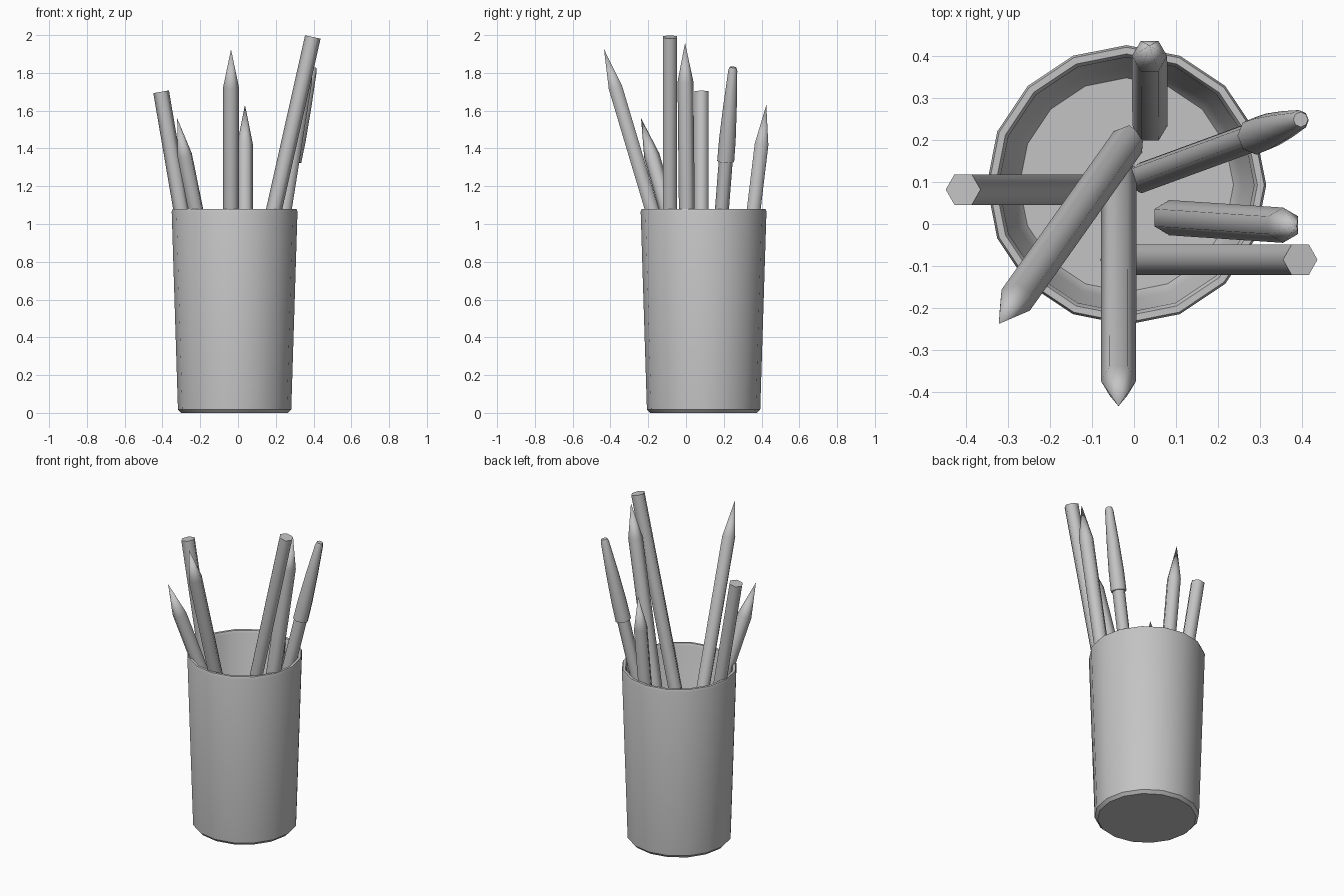
import bpy, bmesh, math
from mathutils import Vector, Matrix

old = bpy.data.objects.get("Cube")
if old:
    bpy.data.objects.remove(old, do_unlink=True)

grey = bpy.data.materials.new("plain_grey")
grey.use_nodes = True
grey.diffuse_color = (0.55, 0.55, 0.55, 1)
grey.node_tree.nodes["Principled BSDF"].inputs["Base Color"].default_value = (0.55, 0.55, 0.55, 1)


def lathe(name, profile, sides, matrix, angle):
    """Spin (radius, height) points about z, then place; zero radius makes a point."""
    bm = bmesh.new()
    rings = []
    for r, h in profile:
        if r == 0:
            rings.append([bm.verts.new((0, 0, h))])
            continue
        turns = [2 * math.pi * i / sides for i in range(sides)]
        rings.append([bm.verts.new((r * math.cos(t), r * math.sin(t), h)) for t in turns])
    for a, b in zip(rings, rings[1:]):
        for i in range(sides):
            j = (i + 1) % sides
            if len(b) == 1:
                bm.faces.new((a[i], a[j], b[0]))
            else:
                bm.faces.new((a[i], a[j], b[j], b[i]))
    for ring in (rings[0], rings[-1]):
        if len(ring) > 1:
            bm.faces.new(ring)
    bmesh.ops.recalc_face_normals(bm, faces=bm.faces)
    mesh = bpy.data.meshes.new(name)
    bm.to_mesh(mesh)
    bm.free()
    mesh.materials.append(grey)
    obj = bpy.data.objects.new(name, mesh)
    obj.matrix_world = matrix
    bpy.context.collection.objects.link(obj)
    bpy.ops.object.select_all(action='DESELECT')
    obj.select_set(True)
    bpy.context.view_layer.objects.active = obj
    bpy.ops.object.shade_smooth_by_angle(angle=math.radians(angle))
    return obj


def along(base, tip, corner):
    """Frame at base with z toward tip and a corner of the section toward corner."""
    base, tip = Vector(base), Vector(tip)
    z = (tip - base).normalized()
    y = z.cross(Vector(corner)).normalized()
    rot = Matrix((y.cross(z), y, z)).transposed().to_4x4()
    return Matrix.Translation(base) @ rot, (tip - base).length


# Cup: outside wall, rim, inside wall and floor
cup = [(0.283, 0), (0.3, 0.018), (0.333, 1.065), (0.328, 1.08),
       (0.312, 1.08), (0.304, 1.065), (0.275, 0.07), (0.255, 0.04)]
lathe("cup", cup, 16, Matrix.Translation((-0.018, 0.093, 0)), 40)

# Pencils: base, tip, corner direction, sharpened or flat
R, FLOOR = 0.042, 0.05
X, Y = (1, 0, 0), (0, 1, 0)
pencils = {
    "flat_pencil_left": ((-0.125, 0.082), (-0.407, 0.082, 1.70), X, False),
    "flat_pencil_right": ((-0.04, -0.085), (0.396, -0.085, 1.99), X, False),
    "sharp_pencil_front": ((-0.036, 0.126), (-0.037, -0.434, 1.925), X, True),
    "sharp_pencil_left": ((-0.015, 0.195), (-0.322, -0.238, 1.56), (0.8, -0.6, 0), True),
    "sharp_pencil_back": ((0.038, 0.235), (0.037, 0.425, 1.63), X, True),
    "sharp_pencil_right": ((0.085, 0.015), (0.388, -0.005, 1.96), Y, True),
}
for name, (base, tip, corner, sharp) in pencils.items():
    frame, length = along((*base, FLOOR), tip, corner)
    profile = [(R, 0), (R, length)]
    if sharp:
        profile = [(R, 0), (R, length - 0.21), (0, length)]
    lathe(name, profile, 6, frame, 65)

# Pen with a tapered cap
frame, length = along((0.017, 0.11, FLOOR), (0.397, 0.249, 1.83), Y)
seam = length * 0.72
lathe("pen_body", [(0.037, 0), (0.037, seam + 0.02)], 6, frame, 65)
cap = [(0.045, seam), (0.044, seam + 0.12), (0.036, seam + 0.3),
       (0.024, length - 0.02), (0.018, length)]
lathe("pen_cap", cap, 8, frame, 50)
